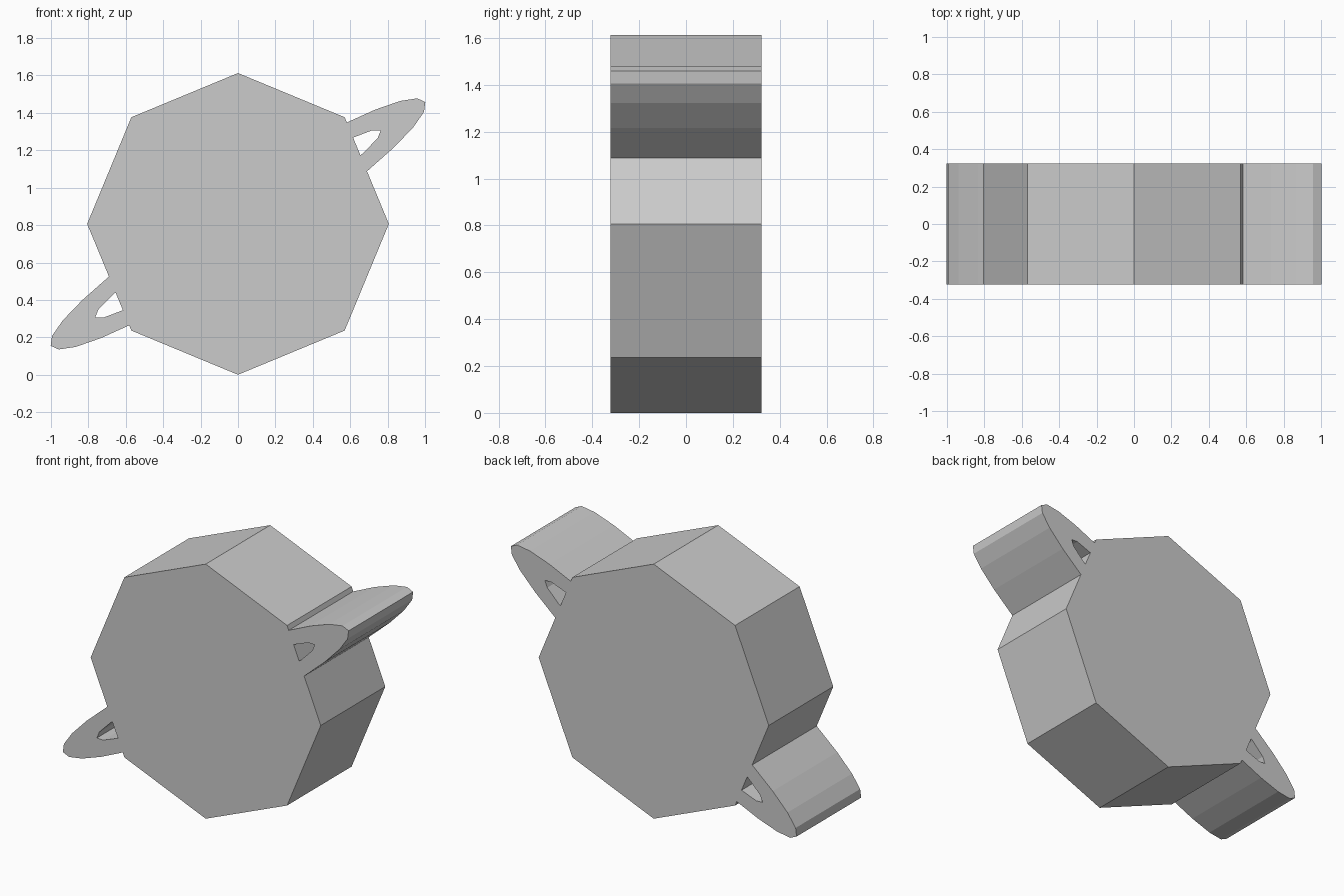
import bpy, bmesh
from math import cos, sin, pi, radians

if "Cube" in bpy.data.objects:
    bpy.data.objects.remove(bpy.data.objects["Cube"])

MID_Z = 0.8065     # height of the centre
HALF_DEPTH = 0.323
TILT = radians(33.2)


def ellipse(a, b, sides, tilt=0.0, phase=0.0):
    """Points of a tilted ellipse in the x-z plane around the centre."""
    pts = []
    for i in range(sides):
        t = phase + 2 * pi * i / sides
        u, v = a * cos(t), b * sin(t)
        pts.append((u * cos(tilt) - v * sin(tilt), MID_Z + u * sin(tilt) + v * cos(tilt)))
    return pts


def prism(name, pts):
    """Extrude a closed x-z outline through the depth."""
    bm = bmesh.new()
    face = bm.faces.new([bm.verts.new((x, -HALF_DEPTH, z)) for x, z in pts])
    ext = bmesh.ops.extrude_face_region(bm, geom=[face], use_keep_orig=True)
    moved = [g for g in ext["geom"] if isinstance(g, bmesh.types.BMVert)]
    bmesh.ops.translate(bm, verts=moved, vec=(0, 2 * HALF_DEPTH, 0))
    bmesh.ops.recalc_face_normals(bm, faces=bm.faces)
    mesh = bpy.data.meshes.new(name)
    bm.to_mesh(mesh)
    bm.free()
    obj = bpy.data.objects.new(name, mesh)
    bpy.context.collection.objects.link(obj)
    return obj


def combine(target, other, operation):
    """Apply a boolean and discard the helper."""
    mod = target.modifiers.new(operation.lower(), 'BOOLEAN')
    mod.operation, mod.object, mod.solver = operation, other, 'EXACT'
    bpy.context.view_layer.objects.active = target
    bpy.ops.object.modifier_apply(modifier=mod.name)
    bpy.data.objects.remove(other)


# Octagonal body of the planet
body = prism("ringed_planet", ellipse(MID_Z, MID_Z, 8))

# Tilted flat ring: the opening is refilled by the body, leaving two small holes
ring = prism("ring", ellipse(1.195, 0.18, 28, TILT, radians(-1)))
opening = prism("ring_opening", ellipse(0.912, 0.091, 22, TILT))
opening.scale.y = 1.5
bpy.context.view_layer.update()
combine(ring, opening, 'DIFFERENCE')

# Fuse ring and body into one solid
combine(body, ring, 'UNION')
